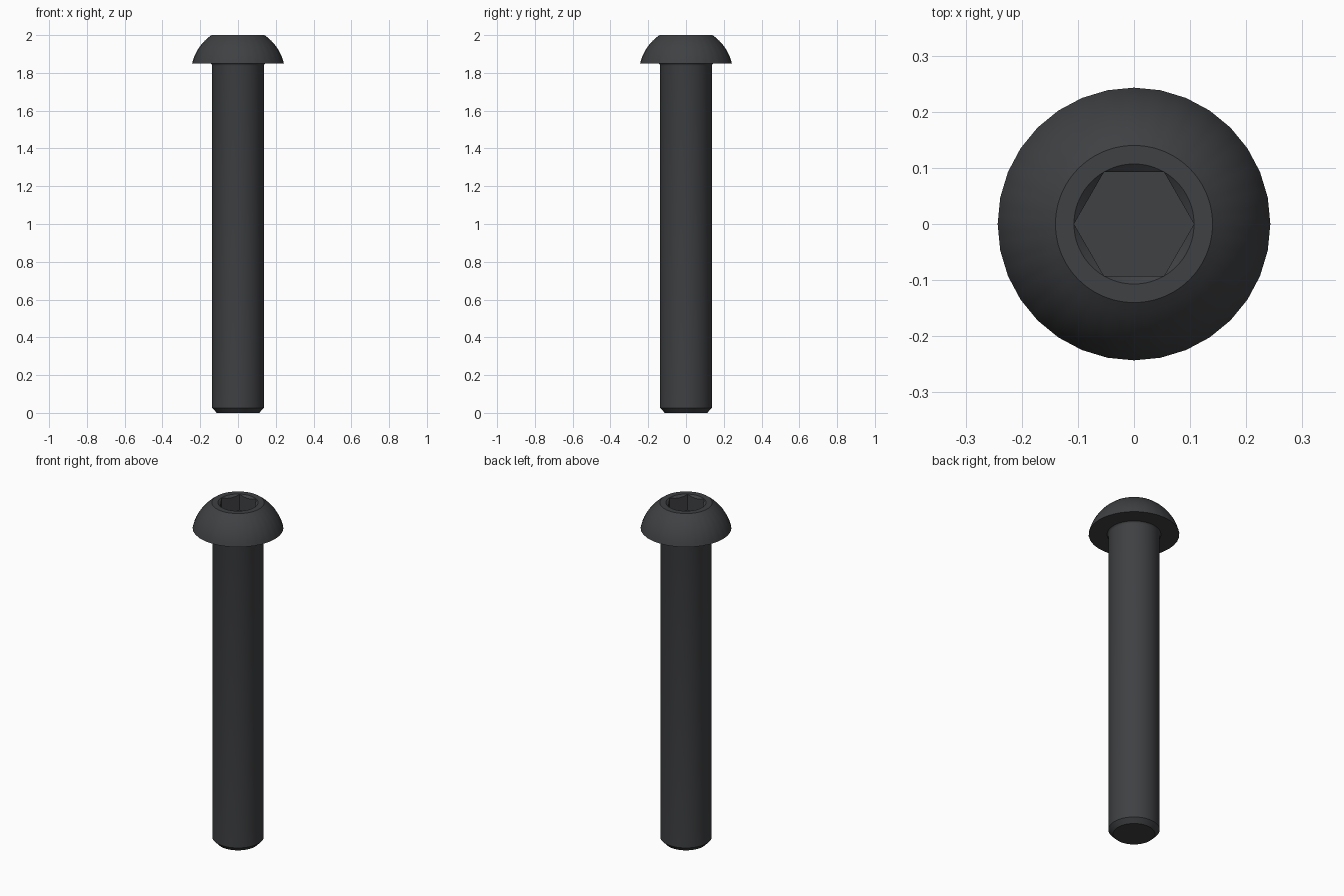
import bpy, bmesh, math

if "Cube" in bpy.data.objects:
    bpy.data.objects.remove(bpy.data.objects["Cube"])

SEG = 96  # divisible by 32 (head rim sides) and 6 (socket sides)


def poly_radius(corner_r, sides, a):
    """Distance from centre to the edge of a regular polygon at angle a."""
    step = 2 * math.pi / sides
    return corner_r * math.cos(step / 2) / math.cos(a % step - step / 2)


def ring(bm, r, z, sides=SEG, drop=0.0):
    """Ring of vertices on a polygon; drop lowers points lying inside radius r."""
    verts = []
    for i in range(SEG):
        a = 2 * math.pi * i / SEG
        p = poly_radius(r, sides, a)
        verts.append(bm.verts.new((p * math.cos(a), p * math.sin(a), z - drop * (r - p))))
    return verts


bm = bmesh.new()

# chamfered tip, shank and small fillet under the head
rings = [ring(bm, r, z) for r, z in
         [(0.112, 0), (0.137, 0.026), (0.137, 1.838), (0.139, 1.845), (0.144, 1.85)]]

# domed head: arc of a sphere from the 32-sided rim to the flat top
centre, radius = 1.7935, 0.2495
a0, a1 = math.asin((1.85 - centre) / radius), math.asin((2 - centre) / radius)
for k in range(9):
    a = a0 + (a1 - a0) * k / 8
    rings.append(ring(bm, radius * math.cos(a), centre + radius * math.sin(a),
                      SEG if k == 8 else 32))

# flat top, conical countersink into the hexagon, socket walls
rings.append(ring(bm, 0.107, 2.0))
rings.append(ring(bm, 0.107, 1.9995, 6, drop=0.8))
rings.append(ring(bm, 0.107, 1.905, 6))

for lo, hi in zip(rings, rings[1:]):
    for i in range(SEG):
        j = (i + 1) % SEG
        bm.faces.new((lo[i], lo[j], hi[j], hi[i]))
bm.faces.new(rings[0][::-1])  # tip
bm.faces.new(rings[-1])       # socket floor
bmesh.ops.recalc_face_normals(bm, faces=bm.faces)

mesh = bpy.data.meshes.new("button_head_bolt")
bm.to_mesh(mesh)
bm.free()
bolt = bpy.data.objects.new("button_head_bolt", mesh)
bpy.context.collection.objects.link(bolt)

# dark steel
steel = bpy.data.materials.new("dark_steel")
steel.diffuse_color = (0.05, 0.052, 0.056, 1)
steel.use_nodes = True
steel.node_tree.nodes["Principled BSDF"].inputs["Base Color"].default_value = steel.diffuse_color
mesh.materials.append(steel)

bpy.context.view_layer.objects.active = bolt
bolt.select_set(True)
bpy.ops.object.shade_smooth_by_angle(angle=math.radians(30))
